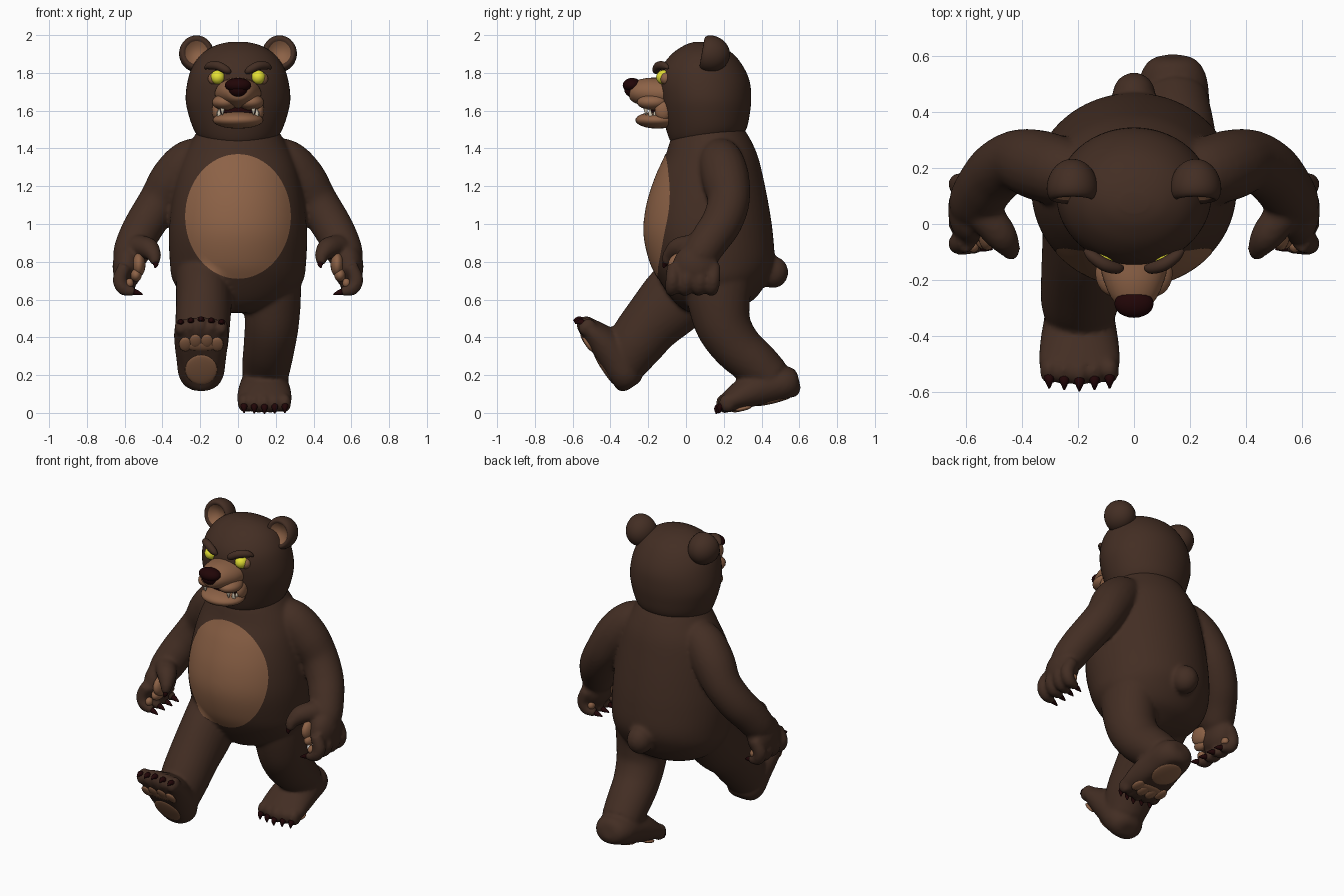
import bpy, bmesh, math
from mathutils import Vector, Matrix
from mathutils.bvhtree import BVHTree

if "Cube" in bpy.data.objects:
    bpy.data.objects.remove(bpy.data.objects["Cube"])


def material(name, rgb):
    m = bpy.data.materials.new(name)
    m.diffuse_color = (*rgb, 1)
    m.use_nodes = True
    m.node_tree.nodes["Principled BSDF"].inputs["Base Color"].default_value = m.diffuse_color
    return m


FUR = material("brown fur", (0.056, 0.027, 0.017))
TAN = material("tan skin", (0.265, 0.122, 0.062))
DARK = material("dark maroon", (0.015, 0.0015, 0.002))
YELLOW = material("yellow eye", (0.78, 0.75, 0.035))
WHITE = material("tooth ivory", (0.66, 0.58, 0.45))


def finish(name, bm, *mats):
    bmesh.ops.recalc_face_normals(bm, faces=bm.faces)
    me = bpy.data.meshes.new(name)
    bm.to_mesh(me)
    me.shade_smooth()
    for m in mats:
        me.materials.append(m)
    ob = bpy.data.objects.new(name, me)
    bpy.context.collection.objects.link(ob)
    return ob


def smooth_rows(rows, sub=5):
    """Catmull-Rom interpolation of equal-length tuples."""
    out = []
    for i in range(len(rows) - 1):
        p0, p1, p2, p3 = (rows[max(0, min(len(rows) - 1, i + k))] for k in (-1, 0, 1, 2))
        for j in range(sub):
            t = j / sub
            out.append([0.5 * (2 * b + (c - a) * t + (2 * a - 5 * b + 4 * c - d) * t * t
                               + (3 * b - a - 3 * c + d) * t ** 3)
                        for a, b, c, d in zip(p0, p1, p2, p3)])
    return out + [list(rows[-1])]


def loft(bm, rings):
    vs = [[bm.verts.new(p) for p in r] for r in rings]
    n = len(vs[0])
    for a, b in zip(vs, vs[1:]):
        for i in range(n):
            bm.faces.new((a[i], a[(i + 1) % n], b[(i + 1) % n], b[i]))
    bm.faces.new(vs[0][::-1])
    bm.faces.new(vs[-1])
    return [v for r in vs for v in r]


def circle(n):
    return [(math.cos(2 * math.pi * i / n), math.sin(2 * math.pi * i / n)) for i in range(n)]


def tube(bm, pts, seg=20, M=Matrix(), sub=5):
    """Points are (x, y, z, radius) or (x, y, z, side radius, depth radius)."""
    pts = smooth_rows([p if len(p) == 5 else (*p, p[3]) for p in pts], sub)
    P = [Vector(p[:3]) for p in pts]
    axis = (P[-1] - P[0]).normalized()
    ref = Vector((1, 0, 0)) if abs(axis.x) < 0.8 else Vector((0, 0, 1))
    rings = []
    for i, p in enumerate(pts):
        t = (P[min(i + 1, len(P) - 1)] - P[max(i - 1, 0)]).normalized()
        a = (ref - t * ref.dot(t)).normalized()
        b = t.cross(a)
        rings.append([M @ (P[i] + a * c * p[3] + b * s * p[4]) for c, s in circle(seg)])
    return loft(bm, rings)


def slices(bm, rows, seg=56):
    """Horizontal ovals: (z, half width, front y, back y)."""
    return loft(bm, [[(c * w, (f + k) / 2 + s * (k - f) / 2, z) for c, s in circle(seg)]
                     for z, w, f, k in smooth_rows(rows)])


def blob(bm, c, r, M=Matrix(), seg=24):
    X = M @ Matrix.Translation(c) @ Matrix.Diagonal((*r, 1))
    return bmesh.ops.create_uvsphere(bm, u_segments=seg, v_segments=seg // 2, radius=1, matrix=X)["verts"]


# Body shell: torso, tail, arms, hands, legs and feet fused into one smooth skin
body, claws, pads = bmesh.new(), bmesh.new(), bmesh.new()
slices(body, [(0.53, .08, .02, .22), (0.56, .19, -.03, .29), (0.61, .28, -.08, .37), (0.70, .345, -.14, .43),
              (0.80, .361, -.19, .467), (0.95, .366, -.222, .46), (1.10, .352, -.207, .438),
              (1.25, .325, -.16, .408), (1.36, .29, -.11, .38), (1.45, .24, -.08, .34), (1.52, .20, -.04, .295)])
blob(body, (0, .46, .745), (.078, .082, .085))

for s in (1, -1):
    S = Matrix.Diagonal((s, 1, 1, 1))
    # arm and palm
    tube(body, [(.13, .17, 1.37, .09), (.25, .185, 1.33, .12), (.34, .21, 1.235, .126), (.415, .225, 1.12, .112),
                (.485, .19, 1.01, .108), (.535, .13, .92, .103), (.57, .07, .83, .094), (.585, .045, .76, .06)], M=S)
    blob(body, (.585, .05, .775), (.08, .122, .12), S)
    # fingers with claws and pads
    for y in (-.065, .008, .08, .148):
        tube(body, [(.595, y, .78, .037), (.625, y - .005, .71, .039), (.608, y - .01, .66, .037),
                    (.568, y - .015, .645, .029)], 14, S)
        blob(body, (.568, y - .015, .645), (.029, .029, .029), S)
        tube(claws, [(.57, y - .015, .645, .018), (.535, y - .02, .637, .014), (.505, y - .025, .627, .003)], 10, S)
        blob(pads, (.574, y - .012, .687), (.022, .026, .026), S, 14)
    # thumb
    tube(body, [(.53, .03, .88, .065), (.475, -.04, .87, .058), (.445, -.085, .835, .04), (.44, -.1, .81, .03)], 14, S)
    blob(body, (.44, -.1, .81), (.03, .03, .03), S)
    tube(claws, [(.44, -.1, .805, .019), (.435, -.113, .785, .014), (.44, -.118, .767, .003)], 10, S)
    # palm pad
    blob(pads, (.525, -.02, .785), (.035, .075, .065), S)
    blob(pads, (.54, -.04, .73), (.03, .05, .035), S)

# forward leg and trailing leg
tube(body, [(-.18, .08, .75, .15, .18), (-.18, -.06, .60, .148, .185), (-.187, -.185, .47, .145, .16),
            (-.193, -.27, .36, .14, .148), (-.195, -.325, .265, .122, .125)], 28)
tube(body, [(.18, .17, .72, .155, .19), (.182, .175, .58, .15, .165), (.178, .2, .46, .143, .147),
            (.165, .27, .35, .136, .132), (.152, .37, .26, .13, .122), (.145, .45, .185, .12, .11)], 28)

# feet: built heel at origin, toes towards -y, sole at z = 0, then tilted
for origin, tilt in (((-.195, -.36, .116), -56.5), ((.14, .592, .09), 13.5)):
    M = Matrix.Translation(origin) @ Matrix.Rotation(math.radians(tilt), 4, 'X')
    n0 = set(body.verts)
    tube(body, [(0, .025, .08, .05, .04), (0, .005, .08, .09, .072), (0, -.05, .08, .12, .095),
                (0, -.15, .085, .132, .105), (0, -.25, .075, .142, .095), (0, -.34, .058, .145, .068),
                (0, -.385, .05, .13, .05)], 32)
    for i in range(5):
        x, y = (i - 2) * .054, -.39 + abs(i - 2) * .009
        blob(body, (x, y, .05), (.034, .044, .05))
        tube(claws, [(x, y - .02, .045, .021), (x, y - .042, .036, .016), (x, y - .052, .008, .003)], 10, M)
    for v in body.verts:
        if v not in n0:
            v.co.z = max(v.co.z, 0)
            v.co = M @ v.co
    # sole pads
    blob(pads, (0, -.135, .002), (.085, .095, .011), M)
    blob(pads, (0, -.285, .002), (.1, .03, .009), M)
    for x, y in ((-.085, -.295), (-.03, -.315), (.03, -.315), (.085, -.295)):
        blob(pads, (x, y, .002), (.033, .045, .012), M, 16)

ob = finish("body", body, FUR)
m = ob.modifiers.new("fuse", 'REMESH')
m.mode, m.voxel_size = 'VOXEL', 0.011
m = ob.modifiers.new("relax", 'SMOOTH')
m.factor, m.iterations = 0.5, 8
me = bpy.data.meshes.new_from_object(ob.evaluated_get(bpy.context.evaluated_depsgraph_get()))
ob.modifiers.clear()
ob.data = me
me.shade_smooth()
me.materials.clear()
me.materials.append(FUR)
finish("claws", claws, DARK)
finish("paw_pads", pads, TAN)

# Belly patch: oval disc laid on the torso front
skin = bmesh.new()
skin.from_mesh(me)
tree = BVHTree.FromBMesh(skin)
bm = bmesh.new()
rings = []
for k in range(1, 17):
    ring = []
    for c, s in circle(64):
        x, z = .28 * c * k / 16, 1.04 + .33 * s * k / 16
        hit = tree.ray_cast(Vector((x, -2, z)), Vector((0, 1, 0)))[0]
        ring.append((x, (hit.y if hit else -.1) - .004, z))
    rings.append(ring)
loft(bm, rings)
bm.faces.ensure_lookup_table()
bm.faces.remove(bm.faces[-1])
finish("belly_patch", bm, TAN)

# Head
bm = bmesh.new()
slices(bm, [(1.42, .15, -.07, .22), (1.45, .20, -.088, .275), (1.5, .234, -.105, .318), (1.58, .262, -.125, .337),
            (1.66, .277, -.14, .345), (1.75, .268, -.148, .338), (1.83, .243, -.128, .305),
            (1.9, .192, -.075, .25), (1.945, .12, -.01, .175), (1.963, .05, .04, .11)])
finish("head", bm, FUR)

# Muzzle, jaw, mouth and nose
bm = bmesh.new()
tube(bm, [(0, -.05, 1.69, .125, .085), (0, -.15, 1.693, .12, .082), (0, -.21, 1.697, .105, .076),
          (0, -.265, 1.70, .08, .06), (0, -.295, 1.702, .05, .04), (0, -.305, 1.702, .01, .01)], 32)
for s in (1, -1):
    blob(bm, (s * .068, -.175, 1.645), (.07, .085, .042))
    blob(bm, (s * .112, -.12, 1.60), (.026, .045, .05))
finish("muzzle", bm, TAN)
bm = bmesh.new()
blob(bm, (0, -.15, 1.55), (.135, .118, .045), seg=32)
finish("lower_jaw", bm, TAN)
bm = bmesh.new()
blob(bm, (0, -.115, 1.60), (.11, .075, .045), seg=32)
blob(bm, (0, -.285, 1.735), (.07, .05, .038))
blob(bm, (0, -.282, 1.713), (.052, .045, .042))
finish("nose_and_mouth", bm, DARK)

# Teeth
bm = bmesh.new()
for s in (1, -1):
    S = Matrix.Diagonal((s, 1, 1, 1))
    tube(bm, [(.08, -.21, 1.63, .013), (.082, -.213, 1.605, .011), (.082, -.21, 1.575, .002)], 10, S)
    tube(bm, [(.1, -.185, 1.565, .011), (.1, -.19, 1.59, .009), (.1, -.19, 1.612, .002)], 10, S)
    for i in range(2):
        blob(bm, (.11 - .004 * i, -.145 - .02 * i, 1.583), (.008, .009, .014), S, 12)
finish("teeth", bm, WHITE)

# Eyes, lids, brows and ears
eyes, lids, brows, ears = (bmesh.new() for _ in range(4))
for s in (1, -1):
    S = Matrix.Diagonal((s, 1, 1, 1))
    blob(eyes, (.107, -.118, 1.777), (.038, .04, .038), S)
    blob(lids, (.127, -.108, 1.77), (.032, .029, .032), S)
    tube(brows, [(.04, -.155, 1.80, .008), (.06, -.158, 1.814, .02), (.105, -.145, 1.837, .023),
                 (.15, -.115, 1.838, .02), (.175, -.095, 1.825, .007)], 16, S)
    # cupped ear: front half of a ball pushed in, hollow coloured tan
    E = S @ Matrix.Translation((.22, .125, 1.902)) @ Matrix.Rotation(math.radians(-10), 4, 'X')
    verts = blob(ears, (0, 0, 0), (1, 1, 1), Matrix.Rotation(math.pi / 2, 4, 'X'), 36)
    faces = {f for v in verts for f in v.link_faces}
    for f in faces:
        c = f.calc_center_median()
        f.material_index = int(c.y < 0 and math.hypot(c.x, c.z) < .63)
    for v in verts:
        r = math.hypot(v.co.x, v.co.z)
        if v.co.y < 0:
            v.co.y = .35 * (1 - (r / .76) ** 2) - .38 if r < .76 else -.38 * math.sqrt(max(0, 1 - ((r - .76) / .24) ** 2))
        v.co = E @ Vector((v.co.x * .092, v.co.y * .108, v.co.z * .097))
finish("eyes", eyes, YELLOW)
finish("eyelids", lids, TAN)
finish("brows", brows, FUR)
finish("ears", ears, FUR, TAN)
